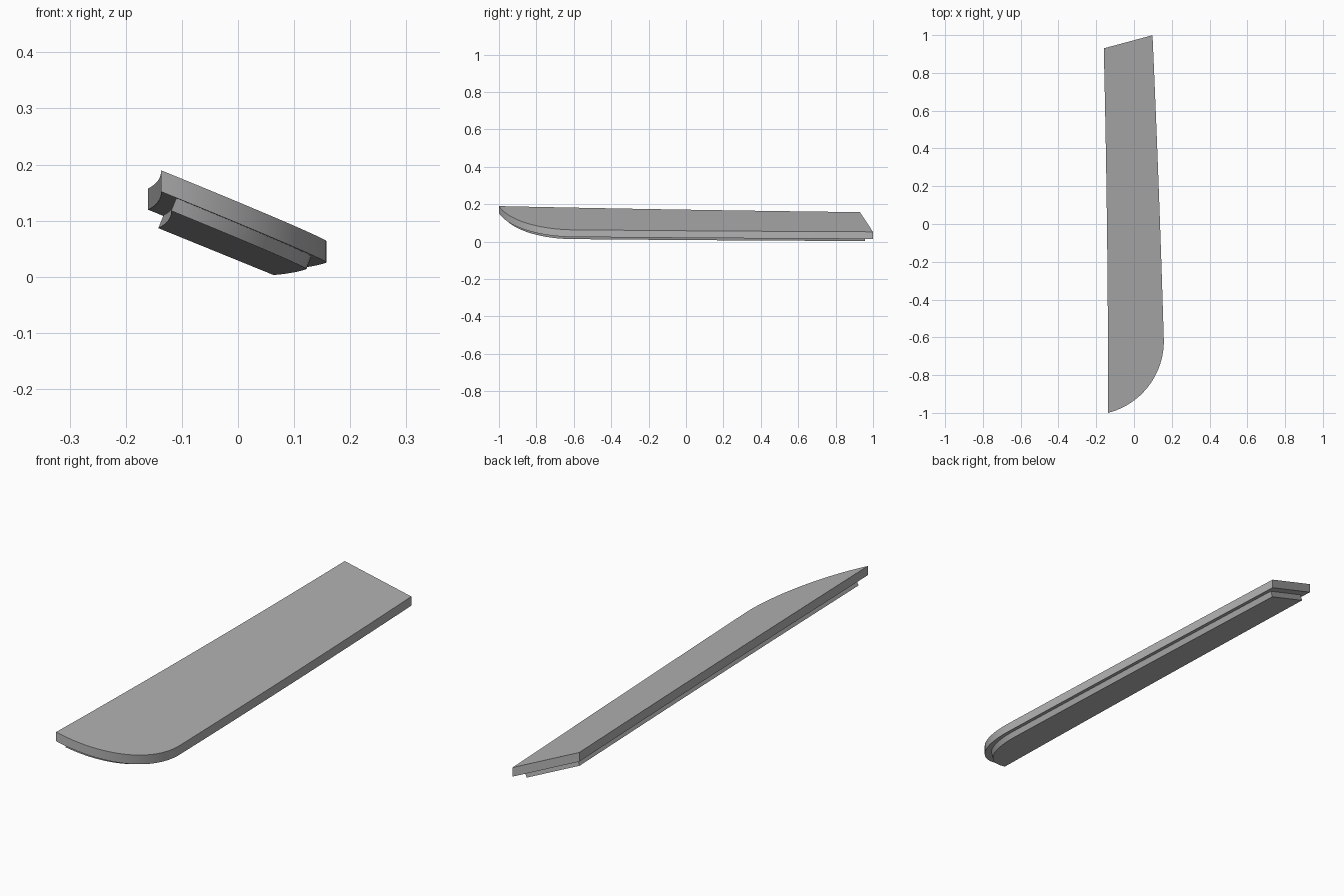
import bpy, bmesh, math
from mathutils import Vector

if "Cube" in bpy.data.objects:
    bpy.data.objects.remove(bpy.data.objects["Cube"])

grey = bpy.data.materials.new("plain grey")
grey.use_nodes = True
colour = (0.45, 0.45, 0.45, 1)
grey.diffuse_color = colour
grey.node_tree.nodes["Principled BSDF"].inputs["Base Color"].default_value = colour

SLOPE_X, SLOPE_Y = -0.401, -0.0215     # tilt of the board
ARC_X, ARC_Y, RADIUS = -0.234, -0.62, 0.392


def back_y(x, inset):
    return 0.973 + 0.269 * x - 1.3 * inset


def outline(inset, steps=24):
    """Board outline: rounded nose, bowed long sides, slanted back end."""
    r = RADIUS - inset
    left_front = -0.137 + inset
    left_back, right_back = -0.16 + inset, 0.098 - inset * 0.95
    start = -math.acos((left_front - ARC_X) / r)
    pts = []
    for i in range(steps + 1):                       # nose arc
        a = start * (1 - i / steps)
        pts.append((ARC_X + r * math.cos(a), ARC_Y + r * math.sin(a)))
    front = pts[0]
    right_front = pts[-1]
    end = back_y(right_back, inset)
    for i in range(1, steps + 1):                    # right side, bowed outwards
        t = i / steps
        x = right_front[0] + (right_back - right_front[0]) * t + 0.012 * t * (1 - t)
        pts.append((x, ARC_Y + (end - ARC_Y) * t))
    end = back_y(left_back, inset)
    for i in range(steps, 0, -1):                    # left side, bowed inwards
        t = i / steps
        pts.append((left_front + (left_back - left_front) * t * t,
                    front[1] + (end - front[1]) * t))
    return pts


def slab(name, inset, height, offset):
    """Tilted plate at the given height, extruded by offset."""
    bm = bmesh.new()
    top = [bm.verts.new((x, y, height + SLOPE_X * x + SLOPE_Y * y))
           for x, y in outline(inset)]
    low = [bm.verts.new(v.co + offset) for v in top]
    bm.faces.new(top)
    bm.faces.new(low[::-1])
    for i in range(len(top)):
        j = (i + 1) % len(top)
        bm.faces.new((top[i], low[i], low[j], top[j]))
    bmesh.ops.recalc_face_normals(bm, faces=bm.faces)
    mesh = bpy.data.meshes.new(name)
    bm.to_mesh(mesh)
    bm.free()
    mesh.materials.append(grey)
    obj = bpy.data.objects.new(name, mesh)
    bpy.context.collection.objects.link(obj)
    bpy.ops.object.select_all(action="DESELECT")
    obj.select_set(True)
    bpy.context.view_layer.objects.active = obj
    bpy.ops.object.shade_smooth_by_angle(angle=math.radians(30))


# Upper board drops straight down; the inset underlay drops square to the tilt
slab("upper_board", 0, 0.1132, Vector((0, 0, -0.038)))
down = Vector((SLOPE_X, SLOPE_Y, -1)) * 0.0225
slab("lower_board", 0.027, 0.0752, down)
